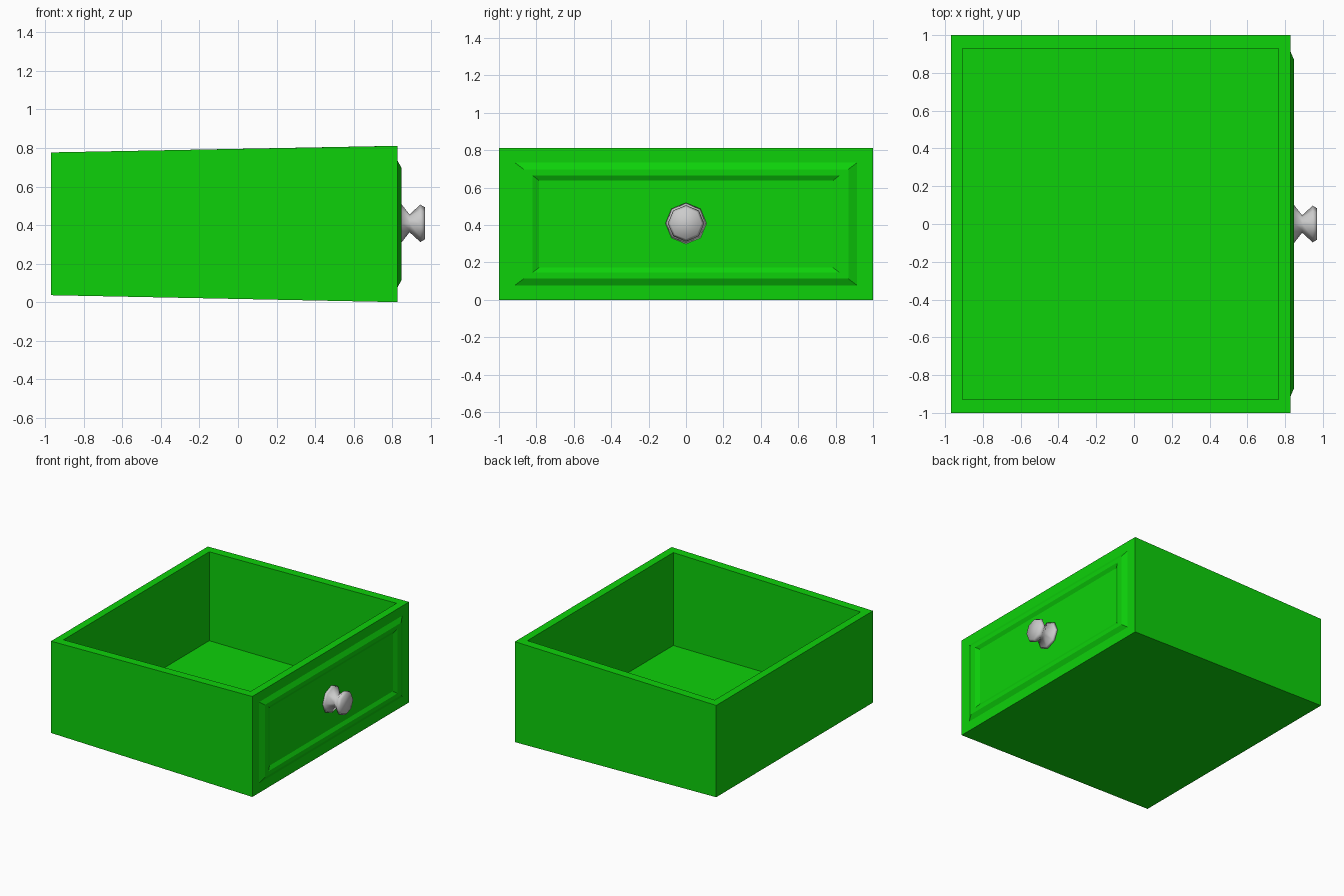
import bpy, bmesh, math

if "Cube" in bpy.data.objects:
    bpy.data.objects.remove(bpy.data.objects["Cube"])

green = bpy.data.materials.new("green_paint")
green.diffuse_color = (0.004, 0.64, 0.003, 1)
green.use_nodes = True
green.node_tree.nodes["Principled BSDF"].inputs["Base Color"].default_value = green.diffuse_color


def loft(name, rings, cap_start=True, cap_end=True, mat=None):
    """Skin a list of closed rings into one object."""
    bm = bmesh.new()
    loops = [[bm.verts.new(p) for p in ring] for ring in rings]
    n = len(loops[0])
    for a, b in zip(loops, loops[1:]):
        for i in range(n):
            j = (i + 1) % n
            bm.faces.new((a[i], a[j], b[j], b[i]))
    if cap_start:
        bm.faces.new(loops[0][::-1])
    if cap_end:
        bm.faces.new(loops[-1])
    me = bpy.data.meshes.new(name)
    bm.to_mesh(me)
    bm.free()
    ob = bpy.data.objects.new(name, me)
    bpy.context.collection.objects.link(ob)
    if mat:
        me.materials.append(mat)
    return ob


def level(x0, x1, y, z0, z1):
    """Rectangle seen from above, height z0 at the back and z1 at the front."""
    return [(x0, -y, z0), (x1, -y, z1), (x1, y, z1), (x0, y, z0)]


def upright(x, y, z0, z1):
    """Rectangle facing +x."""
    return [(x, -y, z0), (x, y, z0), (x, y, z1), (x, -y, z1)]


# Open box, taller towards the front
loft("drawer_box", [
    level(-0.97, 0.828, 1.0, 0.036, 0.0),
    level(-0.97, 0.828, 1.0, 0.777, 0.811),
    level(-0.908, 0.765, 0.93, 0.778, 0.81),
    level(-0.908, 0.765, 0.93, 0.06, 0.06),
], mat=green)

# Raised moulding with a slightly recessed panel
loft("front_moulding", [
    upright(0.828, 0.914, 0.078, 0.733),
    upright(0.848, 0.868, 0.113, 0.698),
    upright(0.848, 0.822, 0.145, 0.666),
    upright(0.832, 0.786, 0.172, 0.638),
], cap_start=False, mat=green)

# Eight-sided turned knob, softly shaded all over
profile = [(0.832, 0.11), (0.848, 0.10), (0.890, 0.046), (0.946, 0.097), (0.97, 0.083)]
knob = loft("knob", [
    [(x, r * math.cos(k * math.pi / 4), 0.409 + r * math.sin(k * math.pi / 4)) for k in range(8)]
    for x, r in profile])
knob.data.shade_smooth()
